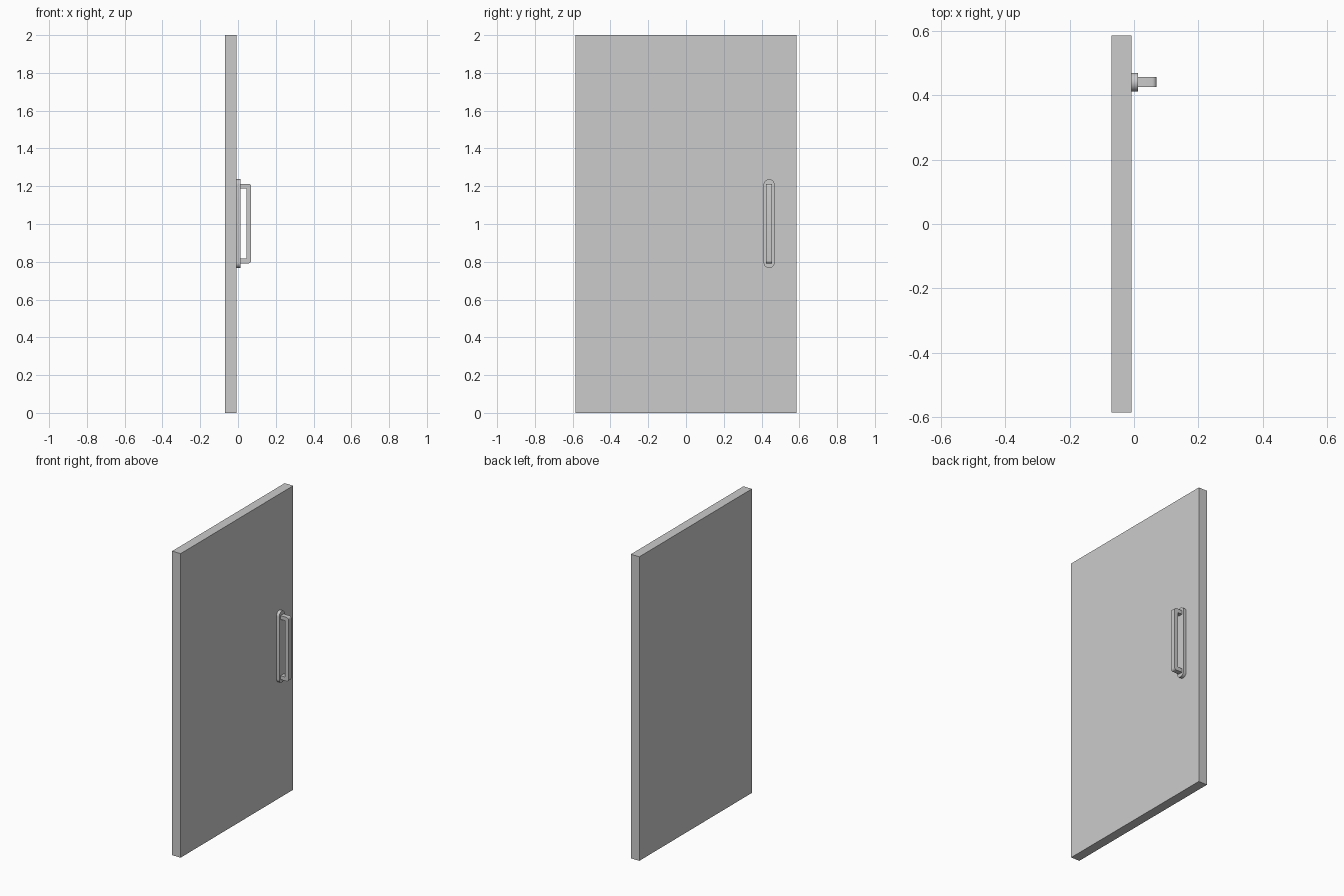
import bpy, bmesh
from math import pi, cos, sin
from mathutils import Vector

if "Cube" in bpy.data.objects:
    bpy.data.objects.remove(bpy.data.objects["Cube"])

DOOR_X = (-0.07, -0.008)
PLATE_FRONT = 0.0125
HANDLE_Y, HANDLE_Z = 0.44, 1.002


def arc(cx, cz, r, a0, a1, n):
    return [(cx + r * cos(a0 + (a1 - a0) * i / n), cz + r * sin(a0 + (a1 - a0) * i / n))
            for i in range(n + 1)]


def prism(name, points, offset):
    """Extrude a closed outline along the offset vector."""
    bm = bmesh.new()
    face = bm.faces.new([bm.verts.new(p) for p in points])
    ext = bmesh.ops.extrude_face_region(bm, geom=[face])
    verts = [g for g in ext["geom"] if isinstance(g, bmesh.types.BMVert)]
    bmesh.ops.translate(bm, verts=verts, vec=Vector(offset))
    bmesh.ops.recalc_face_normals(bm, faces=bm.faces)
    mesh = bpy.data.meshes.new(name)
    bm.to_mesh(mesh)
    bm.free()
    obj = bpy.data.objects.new(name, mesh)
    bpy.context.collection.objects.link(obj)
    bpy.context.view_layer.objects.active = obj
    obj.select_set(True)
    bpy.ops.object.shade_smooth_by_angle(angle=pi / 6)
    obj.select_set(False)
    return obj


# Door slab
x0, x1 = DOOR_X
prism("door_panel", [(x0, -0.585, 0), (x0, 0.585, 0), (x0, 0.585, 2), (x0, -0.585, 2)],
      (x1 - x0, 0, 0))

# Back plate with rounded ends
r, half = 0.029, 0.235
outline = arc(0, half - r, r, 0, pi, 16) + arc(0, r - half, r, pi, 2 * pi, 16)
prism("handle_plate", [(x1, HANDLE_Y + y, HANDLE_Z + z) for y, z in outline],
      (PLATE_FRONT - x1, 0, 0))

# Pull handle: a flat bar bent into a C shape
front, top, t, rad, width = 0.07, 0.21, 0.025, 0.014, 0.031
upper = [(PLATE_FRONT, top)] + arc(front - rad, top - rad, rad, pi / 2, 0, 6)
lower = [(x, -z) for x, z in reversed(upper)]
inner = [(PLATE_FRONT, t - top), (front - t, t - top), (front - t, top - t), (PLATE_FRONT, top - t)]
prism("pull_handle", [(x, HANDLE_Y - width / 2, HANDLE_Z + z) for x, z in upper + lower + inner],
      (0, width, 0))
